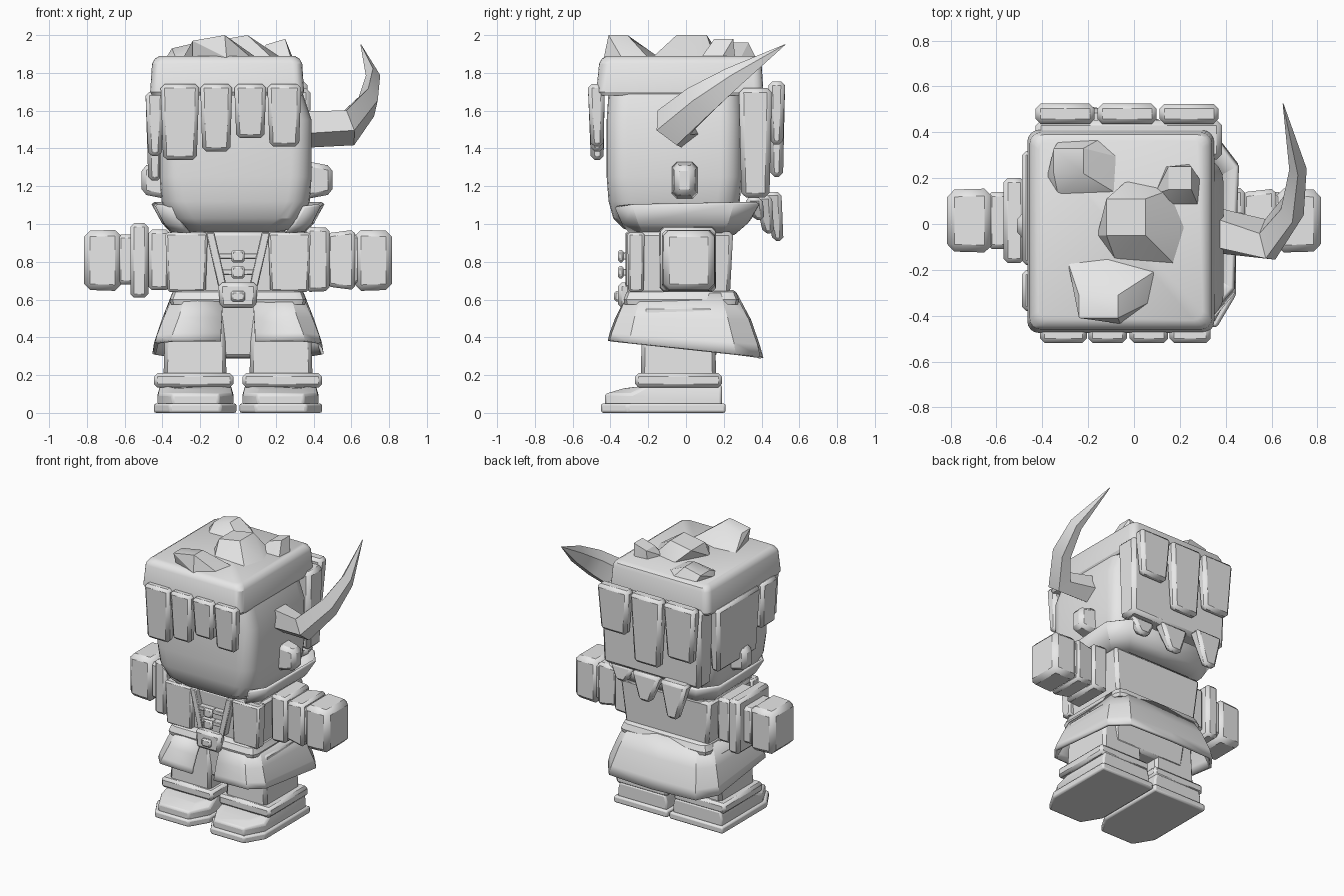
import bpy, bmesh, math
from mathutils import Vector

grey = bpy.data.materials.new("light_grey")
grey.diffuse_color = (0.8, 0.8, 0.8, 1)


def finish(name, bm, bevel=0.0, segments=1, solid=0.0):
    bmesh.ops.recalc_face_normals(bm, faces=bm.faces)
    me = bpy.data.meshes.new(name)
    bm.to_mesh(me)
    bm.free()
    me.materials.append(grey)
    ob = bpy.data.objects.new(name, me)
    bpy.context.collection.objects.link(ob)
    if solid:
        m = ob.modifiers.new("thickness", 'SOLIDIFY')
        m.thickness, m.offset = solid, 0
    if bevel:
        m = ob.modifiers.new("bevel", 'BEVEL')
        m.width, m.segments = bevel, segments
    bpy.ops.object.select_all(action='DESELECT')
    ob.select_set(True)
    bpy.context.view_layer.objects.active = ob
    bpy.ops.object.shade_smooth_by_angle(angle=math.radians(30))
    return ob


def rows_mesh(name, rows, closed=True, caps=True, **kw):
    """Skin rows of points into a surface."""
    bm = bmesh.new()
    vs = [[bm.verts.new(p) for p in r] for r in rows]
    n = len(rows[0])
    for a, b in zip(vs, vs[1:]):
        for i in range(n if closed else n - 1):
            j = (i + 1) % n
            bm.faces.new((a[i], a[j], b[j], b[i]))
    if closed and caps:
        bm.faces.new(vs[0])
        bm.faces.new(vs[-1])
    return finish(name, bm, **kw)


def box(name, x, y, z, bevel=0.02, low=(1, 1), high=(1, 1), lean=0.0):
    """Box from ranges, tapered at its low and high ends, leaning in y."""
    cx, cy = sum(x) / 2, sum(y) / 2
    hx, hy = abs(x[1] - x[0]) / 2, abs(y[1] - y[0]) / 2
    rows = [[(cx + sx * hx * t[0], cy + sy * hy * t[1] + l, h)
             for sx, sy in ((-1, -1), (1, -1), (1, 1), (-1, 1))]
            for h, t, l in ((z[0], low, 0), (z[1], high, lean))]
    return rows_mesh(name, rows, bevel=bevel)


def side_box(name, x, y, z, bevel=0.02, inner=1.0, outer=1.0):
    """Box along x, tapered at its inner and outer ends."""
    cy, cz = sum(y) / 2, sum(z) / 2
    hy, hz = (y[1] - y[0]) / 2, (z[1] - z[0]) / 2
    rows = [[(h, cy + a * hy * t, cz + b * hz * t)
             for a, b in ((-1, -1), (1, -1), (1, 1), (-1, 1))]
            for h, t in ((x[0], inner), (x[1], outer))]
    return rows_mesh(name, rows, bevel=bevel)


def loft(name, rings, n=4, **kw):
    """Stack rounded rectangles: (z, x0, x1, y0, y1, radius)."""
    rows = []
    for z, x0, x1, y0, y1, r in rings:
        row = []
        for k, (cx, cy) in enumerate(((x1 - r, y1 - r), (x0 + r, y1 - r),
                                      (x0 + r, y0 + r), (x1 - r, y0 + r))):
            for i in range(n + 1):
                a = math.pi / 2 * (k + i / n)
                row.append((cx + r * math.cos(a), cy + r * math.sin(a), z))
        rows.append(row)
    return rows_mesh(name, rows, **kw)


def open_wrap(name, halves, solid):
    """Sheet open at the front, from half rows running front to back centre."""
    rows = [h + [(-x, y, z) for x, y, z in reversed(h[:-1])] for h in halves]
    return rows_mesh(name, rows, closed=False, solid=solid)


# Head and hair cap
loft("head", [(0.95, -0.22, 0.20, -0.24, 0.16, 0.10),
              (0.975, -0.30, 0.28, -0.33, 0.22, 0.13),
              (1.03, -0.365, 0.345, -0.385, 0.26, 0.13),
              (1.12, -0.405, 0.38, -0.41, 0.285, 0.12),
              (1.25, -0.415, 0.39, -0.42, 0.295, 0.11),
              (1.55, -0.415, 0.39, -0.42, 0.295, 0.11),
              (1.70, -0.40, 0.34, -0.41, 0.29, 0.11)], n=5)
loft("hair_cap", [(1.68, -0.455, 0.34, -0.465, 0.40, 0.05),
                  (1.70, -0.465, 0.35, -0.475, 0.41, 0.05),
                  (1.85, -0.455, 0.34, -0.46, 0.40, 0.05),
                  (1.875, -0.44, 0.325, -0.445, 0.39, 0.05),
                  (1.89, -0.415, 0.30, -0.42, 0.365, 0.04)])

# Faceted tufts on top: base outline, then the flat peak rectangle
tufts = [([(-0.38, 0.20), (-0.33, 0.12), (-0.07, 0.13), (-0.06, 0.29), (-0.15, 0.37), (-0.33, 0.36)],
          (-0.35, -0.22, 0.22, 0.33), 1.96),
         ([(-0.16, -0.05), (-0.08, -0.16), (0.18, -0.18), (0.23, -0.02), (0.16, 0.15), (-0.03, 0.19)],
          (-0.12, 0.05, -0.05, 0.11), 2.0),
         ([(0.09, 0.13), (0.15, 0.08), (0.28, 0.08), (0.29, 0.19), (0.24, 0.26), (0.14, 0.25)],
          (0.15, 0.25, 0.15, 0.25), 1.98),
         ([(-0.29, -0.16), (-0.24, -0.38), (-0.06, -0.435), (0.07, -0.34), (0.10, -0.20), (-0.12, -0.14)],
          (-0.24, -0.07, -0.41, -0.31), 2.0)]
for base, (x0, x1, y0, y1), top in tufts:
    bm = bmesh.new()
    pts = [(x, y, 1.88) for x, y in base]
    pts += [(x, y, top - 0.03 * (x == x0)) for x in (x0, x1) for y in (y0, y1)]
    vs = [bm.verts.new(p) for p in pts]
    bmesh.ops.convex_hull(bm, input=vs)
    finish("hair_tuft", bm)

# Fringe strands
for x0, x1, z0 in ((-0.41, -0.205, 1.34), (-0.20, -0.03, 1.385),
                   (-0.02, 0.15, 1.455), (0.155, 0.335, 1.41)):
    box("fringe_strand", (x0, x1), (-0.515, -0.425), (z0, 1.74), 0.02,
        low=(0.87, 0.75), lean=-0.005)

# Back hair slab with three strands, and side strands
box("back_hair", (-0.43, 0.385), (0.28, 0.455), (1.14, 1.72), 0.025, low=(0.97, 0.85))
for x0, x1, z0 in ((-0.43, -0.17, 1.35), (-0.16, 0.10, 1.25), (0.11, 0.37, 1.42)):
    box("back_strand", (x0, x1), (0.435, 0.525), (z0, 1.755), 0.022, low=(0.8, 0.75))
for y0, y1, z0 in ((-0.18, 0.32, 1.23), (-0.38, -0.20, 1.36)):
    box("side_strand", (-0.49, -0.39), (y0, y1), (z0, 1.70), 0.02, low=(0.7, 0.9))

# Hanging pointed locks under the back hair
for x, w, z0, z1, y in ((0.25, 0.20, 1.02, 1.14, 0.37), (0.02, 0.23, 0.95, 1.15, 0.42),
                        (-0.24, 0.22, 0.91, 1.17, 0.47)):
    box("back_lock", (x - w / 2, x + w / 2), (y - 0.03, y + 0.065), (z0, z1), 0.02,
        low=(0.4, 0.6), lean=-0.03)

# Ears
for s in (-1, 1):
    side_box("ear", (s * 0.36 - 0.01, s * 0.505 - 0.005), (-0.08, 0.065), (1.13, 1.335), 0.025, outer=0.72)

# Single curved horn: centre, thick radius, thin radius
path = [((0.35, -0.03, 1.51), 0.11, 0.10), ((0.585, -0.075, 1.515), 0.115, 0.085),
        ((0.69, 0.07, 1.64), 0.10, 0.055), ((0.715, 0.25, 1.77), 0.065, 0.04),
        ((0.65, 0.525, 1.95), 0.002, 0.002)]
rows = []
for i, (c, thick, thin) in enumerate(path):
    t = (Vector(path[min(i + 1, 4)][0]) - Vector(path[max(i - 1, 0)][0])).normalized()
    v = Vector((0, -0.6, 0.75))
    v = (v - t * v.dot(t)).normalized()
    u = t.cross(v)
    rows.append([Vector(c) + v * thick * math.cos(a) + u * thin * math.sin(a)
                 for a in (2 * math.pi * k / 5 for k in range(5))])
rows_mesh("horn", rows)

# Flared collar, open at the front
open_wrap("collar", [
    [(0.25, -0.28, 0.94), (0.33, -0.22, 0.95), (0.34, 0.18, 0.95), (0.26, 0.25, 0.95), (0, 0.25, 0.95)],
    [(0.30, -0.33, 1.00), (0.385, -0.25, 1.01), (0.395, 0.22, 1.01), (0.30, 0.32, 1.01), (0, 0.32, 1.01)],
    [(0.35, -0.37, 1.09), (0.43, -0.28, 1.10), (0.45, 0.25, 1.11), (0.35, 0.38, 1.11), (0, 0.39, 1.10)]], 0.02)

# Torso, jacket fronts and shirt details
box("torso", (-0.37, 0.37), (-0.28, 0.25), (0.60, 0.96), 0.02, low=(0.9, 0.93))
box("neck", (-0.25, 0.25), (-0.22, 0.20), (0.93, 1.0), 0.02)
for s in (-1, 1):
    box("jacket_front", (s * 0.16, s * 0.385), (-0.31, -0.22), (0.64, 0.955), 0.012, low=(0.9, 0.9))
    strap = [[(s * (x + d), y, z) for d, y in ((0, -0.32), (0.045, -0.32), (0.045, -0.26), (0, -0.26))]
             for x, z in ((0.06, 0.67), (0.125, 0.955))]
    rows_mesh("strap", strap, bevel=0.005)
for z, w in ((0.83, 0.11), (0.745, 0.09)):
    box("cross_strap", (-w, w), (-0.315, -0.26), (z - 0.015, z + 0.015), 0.004)
    box("button_stem", (-0.018, 0.018), (-0.34, -0.28), (z - 0.018, z + 0.018), 0.003)
    box("button", (-0.035, 0.035), (-0.36, -0.33), (z - 0.033, z + 0.033), 0.01)

# Belt and buckle
loft("belt", [(0.575, -0.355, 0.355, -0.325, 0.275, 0.05), (0.60, -0.36, 0.36, -0.33, 0.28, 0.05),
              (0.64, -0.345, 0.345, -0.315, 0.265, 0.05), (0.65, -0.33, 0.33, -0.30, 0.25, 0.05)], n=2)
box("buckle", (-0.105, 0.105), (-0.36, -0.29), (0.555, 0.69), 0.02, low=(0.9, 1))
box("buckle_stud", (-0.037, 0.037), (-0.38, -0.34), (0.59, 0.645), 0.01)

# Coat skirt, open at the front with a sloping hem
open_wrap("coat_skirt", [
    [(0.08, -0.30, 0.62), (0.27, -0.30, 0.63), (0.33, -0.23, 0.63), (0.34, 0.18, 0.63), (0.27, 0.25, 0.63), (0, 0.26, 0.63)],
    [(0.085, -0.365, 0.50), (0.31, -0.355, 0.50), (0.385, -0.27, 0.50), (0.395, 0.22, 0.49), (0.31, 0.325, 0.49), (0, 0.335, 0.49)],
    [(0.09, -0.395, 0.42), (0.34, -0.385, 0.42), (0.42, -0.29, 0.41), (0.435, 0.25, 0.37), (0.34, 0.37, 0.36), (0, 0.38, 0.36)],
    [(0.09, -0.405, 0.38), (0.35, -0.395, 0.38), (0.43, -0.30, 0.37), (0.445, 0.26, 0.31), (0.35, 0.385, 0.295), (0, 0.40, 0.29)]], 0.02)
box("hips", (-0.32, 0.32), (-0.23, 0.18), (0.29, 0.62), 0.02, low=(0.9, 0.9))

# Legs and shoes
for s in (-1, 1):
    box("leg", (s * 0.06, s * 0.395), (-0.24, 0.16), (0.18, 0.57), 0.02, high=(0.92, 0.95))
    box("trouser_cuff", (s * 0.025, s * 0.445), (-0.27, 0.19), (0.135, 0.21), 0.018)
    for name, x0, x1, y0, y1, z0, z1, top in (
            ("shoe_sole", 0.008, 0.445, -0.45, 0.21, 0.0, 0.05, 1.0),
            ("shoe_upper", 0.025, 0.425, -0.43, 0.19, 0.04, 0.15, 0.93)):
        cx, hx = (x0 + x1) / 2, (x1 - x0) / 2
        plan = [(-1, y1), (1, y1), (1, y0 + 0.14), (0.62, y0), (-0.62, y0), (-1, y0 + 0.14)]
        rows = []
        for z, k in ((z0, 1.0), ((z0 + z1) / 2 + 0.005, 1.0), (z1, top)):
            # the toe slopes down ahead of the ankle
            rows.append([(s * (cx + hx * a * k), y + 0.10 * (k < 1) * (y < 0),
                          z - 0.02 * (k < 1) * (y <= y0)) for a, y in plan])
        rows_mesh(name, rows, bevel=0.012, segments=2)

# Arms: the two sleeves differ
arms = {-1: [("shoulder", 0.36, 0.475, -0.14, 0.16, 0.65, 0.97, 1.0, 1.0),
             ("sleeve_cuff", 0.475, 0.57, -0.17, 0.20, 0.61, 1.005, 1.0, 1.0),
             ("wrist", 0.54, 0.64, -0.11, 0.14, 0.68, 0.945, 1.0, 1.0)],
        1: [("shoulder", 0.36, 0.485, -0.14, 0.16, 0.64, 0.985, 1.0, 0.97),
            ("sleeve", 0.47, 0.62, -0.13, 0.155, 0.65, 0.97, 0.88, 1.0),
            ("wrist", 0.59, 0.65, -0.11, 0.14, 0.68, 0.945, 1.0, 1.0)]}
for s, parts in arms.items():
    for name, x0, x1, y0, y1, z0, z1, inner, outer in parts:
        side_box(name, (s * x0, s * x1), (y0, y1), (z0, z1), 0.02, inner, outer)
    side_box("hand", (s * 0.62, s * 0.815), (-0.125, 0.155), (0.645, 0.97), 0.032, 1.0, 0.96)
